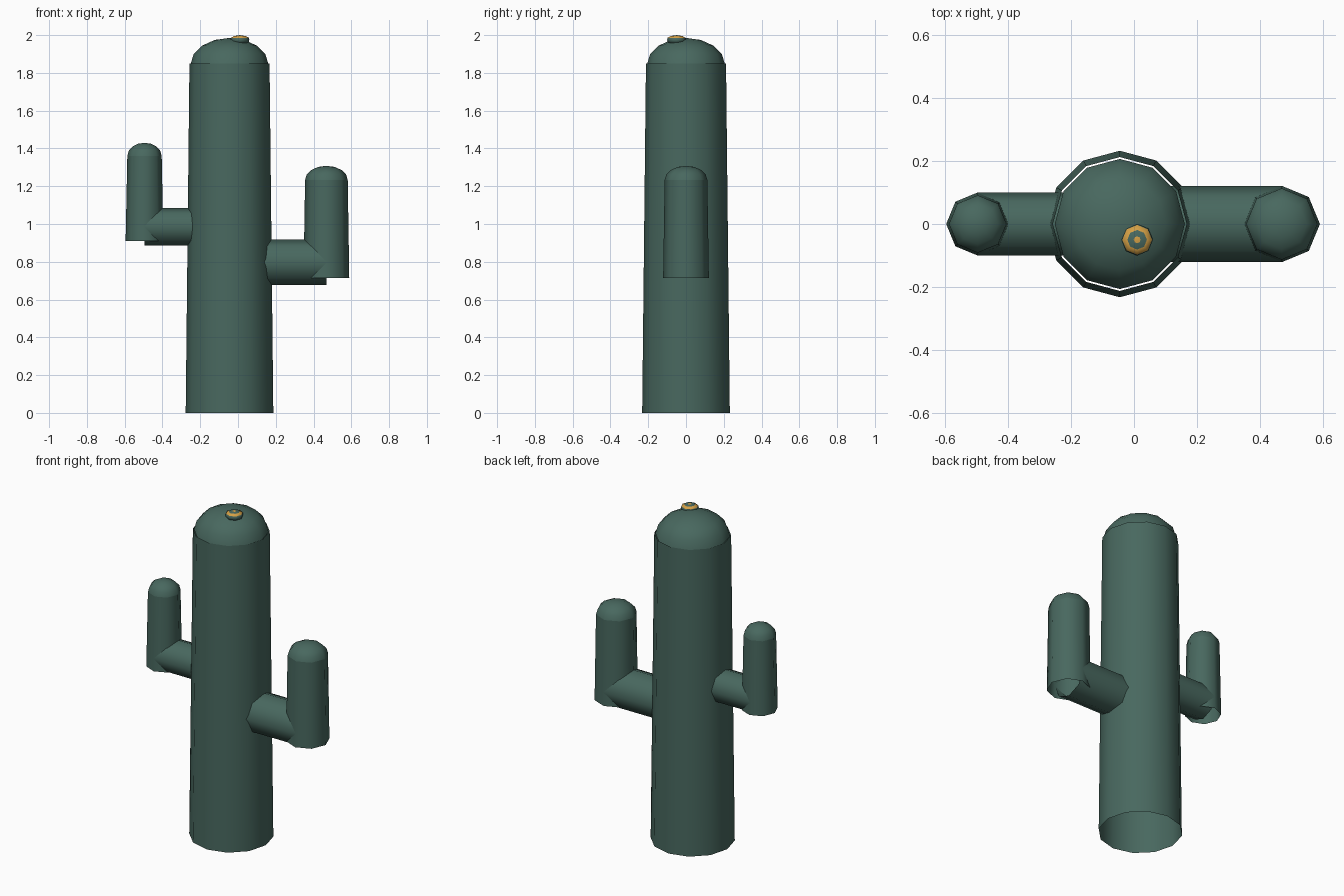
import bpy
import bmesh
import math
from mathutils import Matrix, Vector

if "Cube" in bpy.data.objects:
    bpy.data.objects.remove(bpy.data.objects["Cube"])


def material(name, rgb):
    mat = bpy.data.materials.new(name)
    mat.use_nodes = True
    mat.diffuse_color = (*rgb, 1)
    mat.node_tree.nodes["Principled BSDF"].inputs["Base Color"].default_value = (*rgb, 1)
    return mat


GREEN = material("cactus_green", (0.065, 0.138, 0.114))
ORANGE = material("flower_orange", (0.66, 0.35, 0.06))


def lathe(name, profile, sides, matrix, orange_bands=()):
    """Turn (radius, height) points around z; open unless the radius reaches 0."""
    bm = bmesh.new()
    rings = []
    for r, z in profile:
        if r == 0:
            rings.append([bm.verts.new((0, 0, z))] * sides)
        else:
            angles = [math.tau * i / sides for i in range(sides)]
            rings.append([bm.verts.new((r * math.cos(a), r * math.sin(a), z)) for a in angles])
    for band, (low, high) in enumerate(zip(rings, rings[1:])):
        for i in range(sides):
            j = (i + 1) % sides
            corners = list(dict.fromkeys((low[i], low[j], high[j], high[i])))
            face = bm.faces.new(corners)
            face.smooth = True
            face.material_index = int(band in orange_bands)
    bm.transform(matrix)
    mesh = bpy.data.meshes.new(name)
    bm.to_mesh(mesh)
    bm.free()
    mesh.materials.append(GREEN)
    if orange_bands:
        mesh.materials.append(ORANGE)
    obj = bpy.data.objects.new(name, mesh)
    bpy.context.collection.objects.link(obj)
    return obj


def dome(name, x, z, radius, height, sides):
    steps = [math.pi / 8 * k for k in range(4)]
    profile = [(radius * math.cos(a), height * math.sin(a)) for a in steps] + [(0, height)]
    lathe(name, profile, sides, Matrix.Translation((x, 0, z)))


def arm(side, x, z, radius, top_radius, bottom, shoulder, tip):
    # Horizontal branch, starting inside the trunk
    start = math.copysign(0.1, x) - 0.045
    turn = Matrix.Rotation(math.copysign(math.pi / 2, x), 4, "Y")
    lathe(side + "_branch", [(radius, 0), (radius, abs(x - start))], 8,
          Matrix.Translation((start, 0, z)) @ turn)
    # Upright tube, open below, with a rounded tip
    lathe(side + "_upright", [(radius, bottom), (top_radius, shoulder)], 8,
          Matrix.Translation((x, 0, 0)))
    dome(side + "_tip", x, shoulder, top_radius, tip - shoulder, 8)


# Trunk and its rounded crown
TRUNK_X = -0.045
lathe("trunk", [(0.232, 0), (0.212, 1.85)], 12, Matrix.Translation((TRUNK_X, 0, 0)))
dome("trunk_crown", TRUNK_X, 1.845, 0.206, 0.14, 12)

# Arms
arm("left_arm", 0.468, 0.797, 0.121, 0.113, 0.715, 1.233, 1.308)
arm("right_arm", -0.495, 0.985, 0.1, 0.091, 0.91, 1.36, 1.43)

# Flower: green cup, orange rim, green middle and an orange dot
flower = [(0.03, 1.953), (0.047, 1.963), (0.05, 1.975), (0.047, 1.986),
          (0.031, 1.995), (0.011, 1.998), (0, 2.0)]
lathe("flower", flower, 8, Matrix.Translation((0.01, -0.05, 0)), orange_bands=(3, 5))
